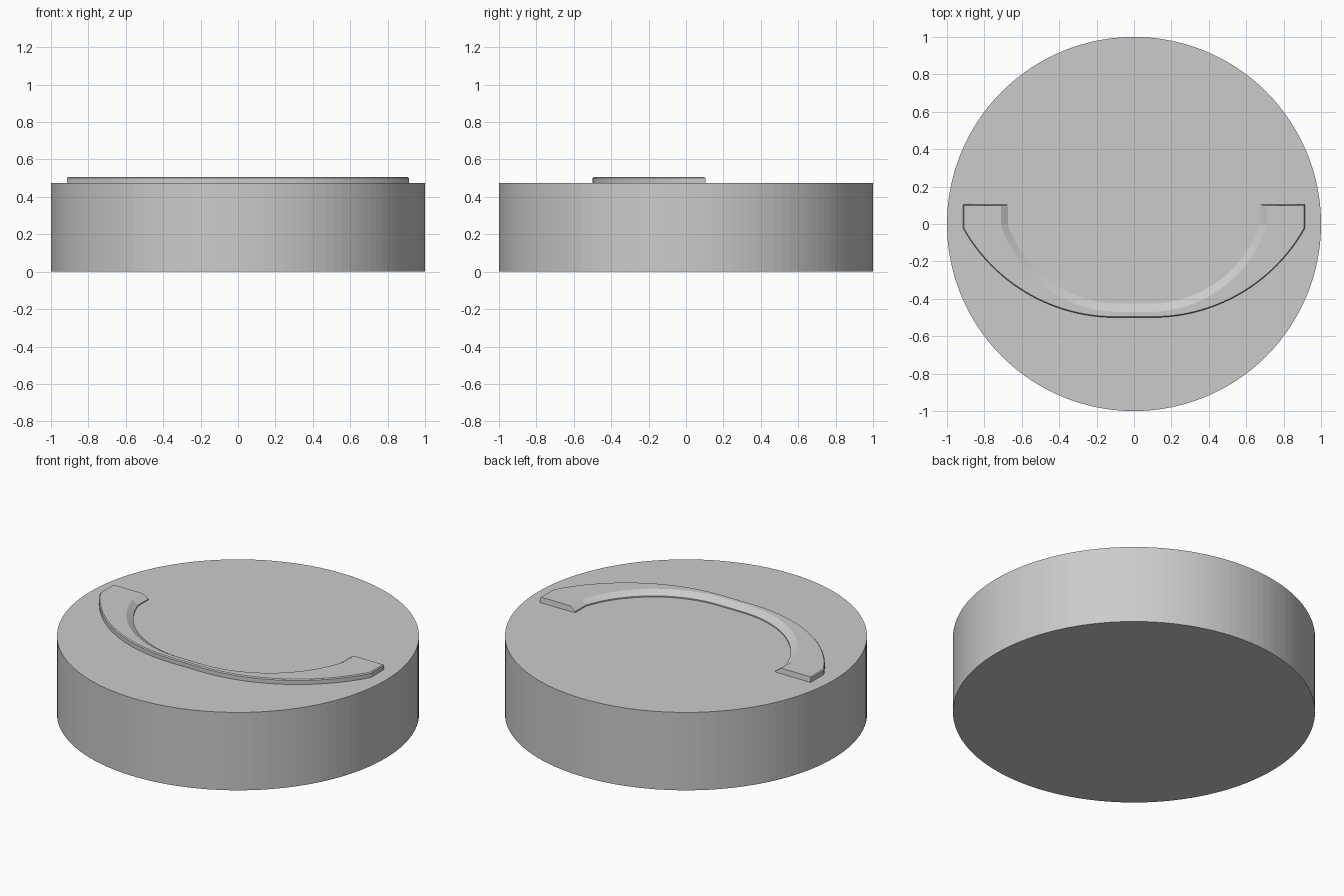
import bpy, bmesh, math

if "Cube" in bpy.data.objects:
    bpy.data.objects.remove(bpy.data.objects["Cube"])

grey = bpy.data.materials.new("light_grey")
grey.diffuse_color = (0.60, 0.60, 0.60, 1)
grey.use_nodes = True
grey.node_tree.nodes["Principled BSDF"].inputs["Base Color"].default_value = grey.diffuse_color

BASE_TOP, RIDGE_TOP, STEPS = 0.475, 0.506, 24


def add_object(name, bm):
    bmesh.ops.recalc_face_normals(bm, faces=bm.faces)
    mesh = bpy.data.meshes.new(name)
    bm.to_mesh(mesh)
    bm.free()
    mesh.materials.append(grey)
    obj = bpy.data.objects.new(name, mesh)
    bpy.context.collection.objects.link(obj)
    return obj


def curved_path(end_y, side_x, corner_y, flat_x, low_y):
    """Straight end, arc tangent to a short flat middle, mirrored in x."""
    dx, dy = side_x - flat_x, corner_y - low_y
    radius = (dx * dx + dy * dy) / (2 * dy)
    sweep = math.atan2(dx, radius - dy)
    half = [(side_x, end_y)]
    for i in range(STEPS + 1):
        a = sweep * (1 - i / STEPS)
        half.append((flat_x + radius * math.sin(a),
                     low_y + radius * (1 - math.cos(a))))
    return half + [(-x, y) for x, y in reversed(half)]


# Round base disc
bm = bmesh.new()
bmesh.ops.create_cone(bm, cap_ends=True, segments=128, radius1=1, radius2=1,
                      depth=BASE_TOP)
bmesh.ops.translate(bm, verts=bm.verts, vec=(0, 0, BASE_TOP / 2))
add_object("base_disc", bm)

# Raised crescent: long edges of its cross-section, going round from outer foot
outer = (0.104, 0.913, -0.025, 0.10, -0.50)
outer_top = (0.099, 0.908, -0.024, 0.10, -0.495)
inner_top = (0.099, 0.712, 0.0, 0.08, -0.47)
inner_lip = (0.104, 0.675, 0.0, 0.08, -0.426)
rails = [(outer, BASE_TOP - 0.005), (outer, RIDGE_TOP - 0.006),
         (outer_top, RIDGE_TOP), (inner_top, RIDGE_TOP),
         (inner_lip, BASE_TOP + 0.007), (inner_lip, BASE_TOP - 0.005)]
bm = bmesh.new()
rows = [[bm.verts.new((x, y, z)) for x, y in curved_path(*spec)]
        for spec, z in rails]
for k, row in enumerate(rows):
    nxt = rows[(k + 1) % len(rows)]
    for i in range(len(row) - 1):
        bm.faces.new((row[i], row[i + 1], nxt[i + 1], nxt[i]))
# Flat ends of the crescent
for i in (0, -1):
    bm.faces.new([row[i] for row in rows])
add_object("raised_crescent", bm)
